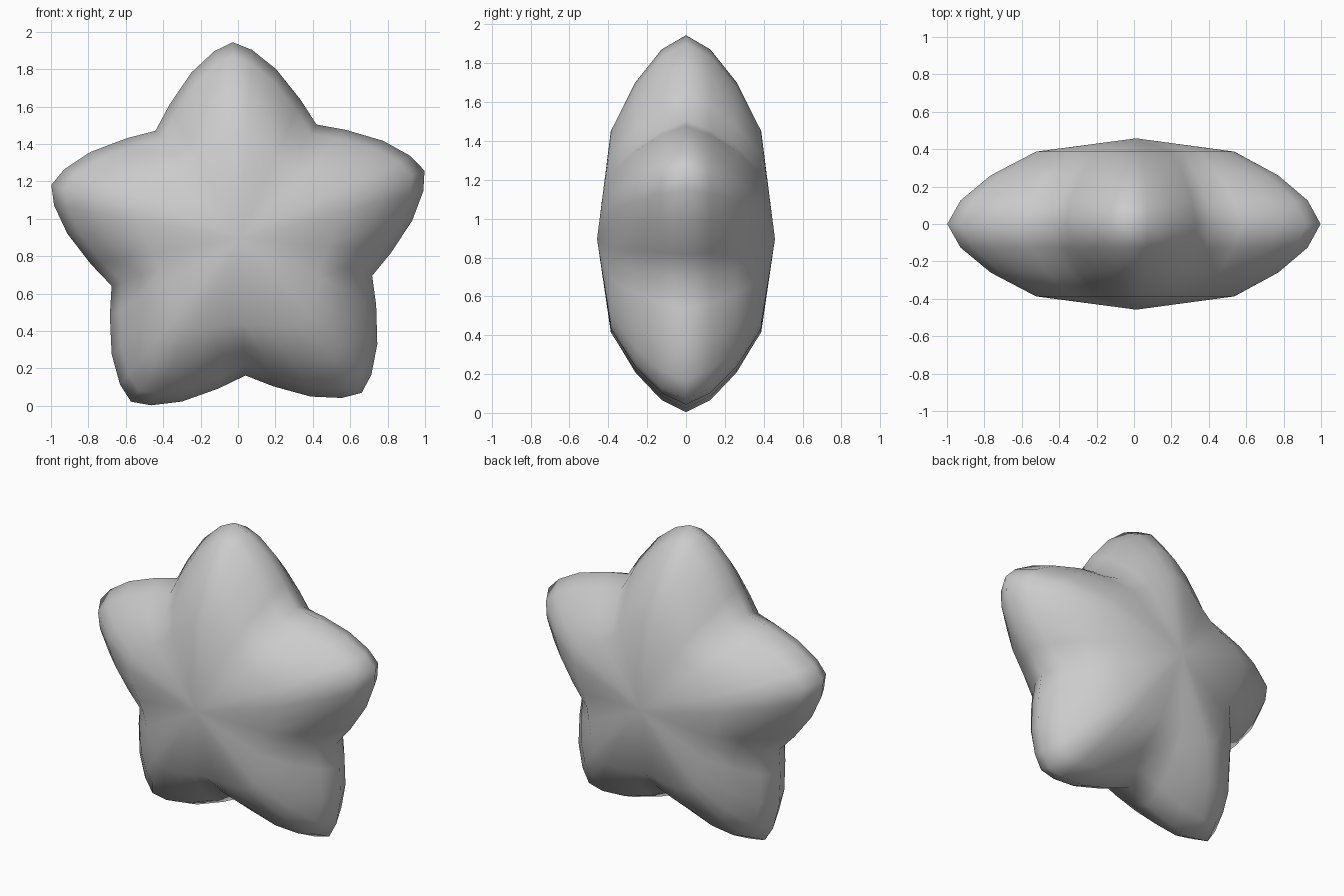
import bpy, bmesh, math

if "Cube" in bpy.data.objects:
    bpy.data.objects.remove(bpy.data.objects["Cube"])

ARMS = 5
TILT = math.radians(2.2)          # slight lean of the whole star
CX, CZ = 0.012, 0.895             # star centre
HALF_DEPTH = 0.458

# Half of one arm: (angle from arm axis in degrees, radius), tip to valley
HALF_ARM = [(0, 1.05), (5.7, 1.011), (14.2, 0.925), (25.6, 0.81), (36, 0.733)]
# Rings from rim to centre: (depth, scale at tip, scale at valley)
RINGS = [(0.0, 1.0, 1.0), (0.126, 0.93, 0.92), (0.26, 0.77, 0.79), (0.387, 0.53, 0.62)]


def outline():
    """Angle, radius and valley weight for every point around the star."""
    pts = []
    for arm in range(ARMS):
        for k in range(-3, 5):
            deg, radius = HALF_ARM[abs(k)]
            angle = math.radians(72 * arm + math.copysign(deg, k)) - TILT
            pts.append((angle, radius, (abs(k) / 4) ** 2))
    return pts


def add_ring(bm, y, tip_scale, valley_scale):
    ring = []
    for angle, radius, w in outline():
        r = radius * (tip_scale * (1 - w) + valley_scale * w)
        ring.append(bm.verts.new((CX + r * math.sin(angle), y, CZ + r * math.cos(angle))))
    return ring


def bridge(bm, a, b):
    n = len(a)
    for i in range(n):
        j = (i + 1) % n
        bm.faces.new((a[i], a[j], b[j], b[i]))


bm = bmesh.new()
rim = add_ring(bm, *RINGS[0])
# Puffed front and back halves share the rim
for side in (-1, 1):
    previous = rim
    for depth, tip, valley in RINGS[1:]:
        ring = add_ring(bm, side * depth, tip, valley)
        bridge(bm, previous, ring)
        previous = ring
    pole = bm.verts.new((CX, side * HALF_DEPTH, CZ))
    for i in range(len(previous)):
        bm.faces.new((previous[i], previous[(i + 1) % len(previous)], pole))

bmesh.ops.recalc_face_normals(bm, faces=bm.faces)
for f in bm.faces:
    f.smooth = True

mesh = bpy.data.meshes.new("puffy_star")
bm.to_mesh(mesh)
bm.free()
star = bpy.data.objects.new("puffy_star", mesh)
bpy.context.collection.objects.link(star)

# Plain grey surface
grey = bpy.data.materials.new("light grey")
grey.diffuse_color = (0.6, 0.6, 0.6, 1)
grey.use_nodes = True
grey.node_tree.nodes["Principled BSDF"].inputs["Base Color"].default_value = grey.diffuse_color
mesh.materials.append(grey)
